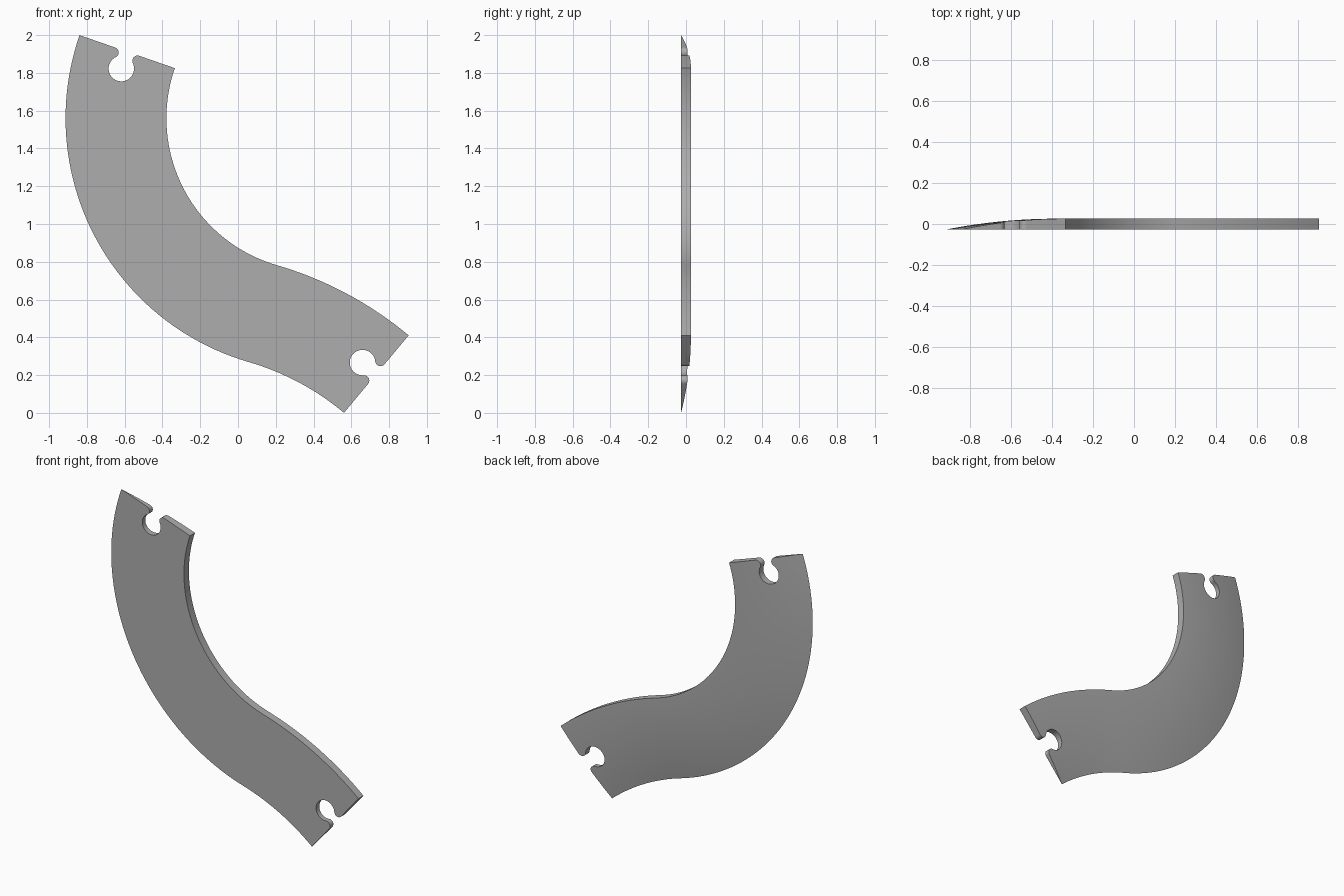
import bpy, bmesh
from math import cos, sin, radians
from mathutils import Vector

cube = bpy.data.objects.get("Cube")
if cube:
    bpy.data.objects.remove(cube)

WIDTH, THICK = 0.534, 0.052
FRONT = -THICK / 2
ACROSS = 20


def polar(centre, radius, degrees):
    a = radians(degrees)
    return Vector((centre[0] + radius * cos(a), centre[1] + radius * sin(a)))


def arc(centre, radius, start, end, steps):
    return [polar(centre, radius, start + (end - start) * i / steps) for i in range(steps + 1)]


# S-shaped band: a tight upper bend flowing into a shallow opposite bend
BEND, TURN, INNER, SPAN = Vector((0.431, 1.56)), 253.8, 0.81, 2.74
bend2 = polar(BEND, SPAN, TURN)
outer2 = SPAN - INNER
thin_edge = (arc(BEND, INNER + WIDTH, 160.9, TURN, 48)
             + arc(bend2, outer2 - WIDTH, TURN - 180, 50.15, 16)[1:])
thick_edge = (arc(BEND, INNER, 160.9, TURN, 48)
              + arc(bend2, outer2, TURN - 180, 50.15, 16)[1:])


def make_object(name, bm):
    bmesh.ops.recalc_face_normals(bm, faces=bm.faces)
    mesh = bpy.data.meshes.new(name)
    bm.to_mesh(mesh)
    bm.free()
    obj = bpy.data.objects.new(name, mesh)
    bpy.context.collection.objects.link(obj)
    return obj


# Plate: flat front, domed back that tapers to a knife edge
bm = bmesh.new()
loops = []
for thin, thick in zip(thin_edge, thick_edge):
    back, front = [], []
    for i in range(ACROSS + 1):
        s = i / ACROSS
        p = thin.lerp(thick, s)
        back.append(bm.verts.new((p.x, FRONT + THICK * (1 - (1 - s) ** 2), p.y)))
    p = thick
    front = [bm.verts.new((p.x, FRONT, p.y))]
    loops.append(back + front)
for a, b in zip(loops, loops[1:]):
    for i in range(len(a)):
        j = (i + 1) % len(a)
        bm.faces.new((a[i], a[j], b[j], b[i]))
bm.faces.new(loops[0])
bm.faces.new(loops[-1])
plate = make_object("curved_plate", bm)

# Keyhole notch profile: round socket with rounded lips
LIP, SOCKET, DEPTH, OFFSET = 0.028, 0.0675, 0.095, 0.068
half = ([Vector((OFFSET, -0.04))]
        + arc((OFFSET, LIP), LIP, -90, -225, 12)
        + arc((0, DEPTH), SOCKET, -45, 90, 16)[1:])
keyhole = half + [Vector((-p.x, p.y)) for p in reversed(half[:-1])]


def cut_notch(thin, thick, side):
    u = (thick - thin).normalized()
    inward = Vector((u.y, -u.x)) * side
    middle = (thin + thick) / 2
    bm = bmesh.new()
    ring = []
    for q in keyhole:
        p = middle + u * q.x + inward * q.y
        ring.append(bm.verts.new((p.x, -0.1, p.y)))
    face = bm.faces.new(ring)
    ext = bmesh.ops.extrude_face_region(bm, geom=[face])
    moved = [v for v in ext["geom"] if isinstance(v, bmesh.types.BMVert)]
    bmesh.ops.translate(bm, verts=moved, vec=(0, 0.2, 0))
    cutter = make_object("notch_cutter", bm)
    cutter.hide_render = True
    mod = plate.modifiers.new("notch", 'BOOLEAN')
    mod.operation, mod.solver, mod.object = 'DIFFERENCE', 'EXACT', cutter
    bpy.ops.object.modifier_apply(modifier=mod.name)
    bpy.data.objects.remove(cutter)


bpy.ops.object.select_all(action='DESELECT')
plate.select_set(True)
bpy.context.view_layer.objects.active = plate
cut_notch(thin_edge[0], thick_edge[0], 1)
cut_notch(thin_edge[-1], thick_edge[-1], -1)

# Plain grey finish
grey = bpy.data.materials.new("plain_grey")
grey.use_nodes = True
colour = (0.42, 0.42, 0.42, 1)
grey.diffuse_color = colour
grey.node_tree.nodes["Principled BSDF"].inputs["Base Color"].default_value = colour
plate.data.materials.clear()
plate.data.materials.append(grey)
bpy.ops.object.shade_smooth_by_angle(angle=radians(30))
